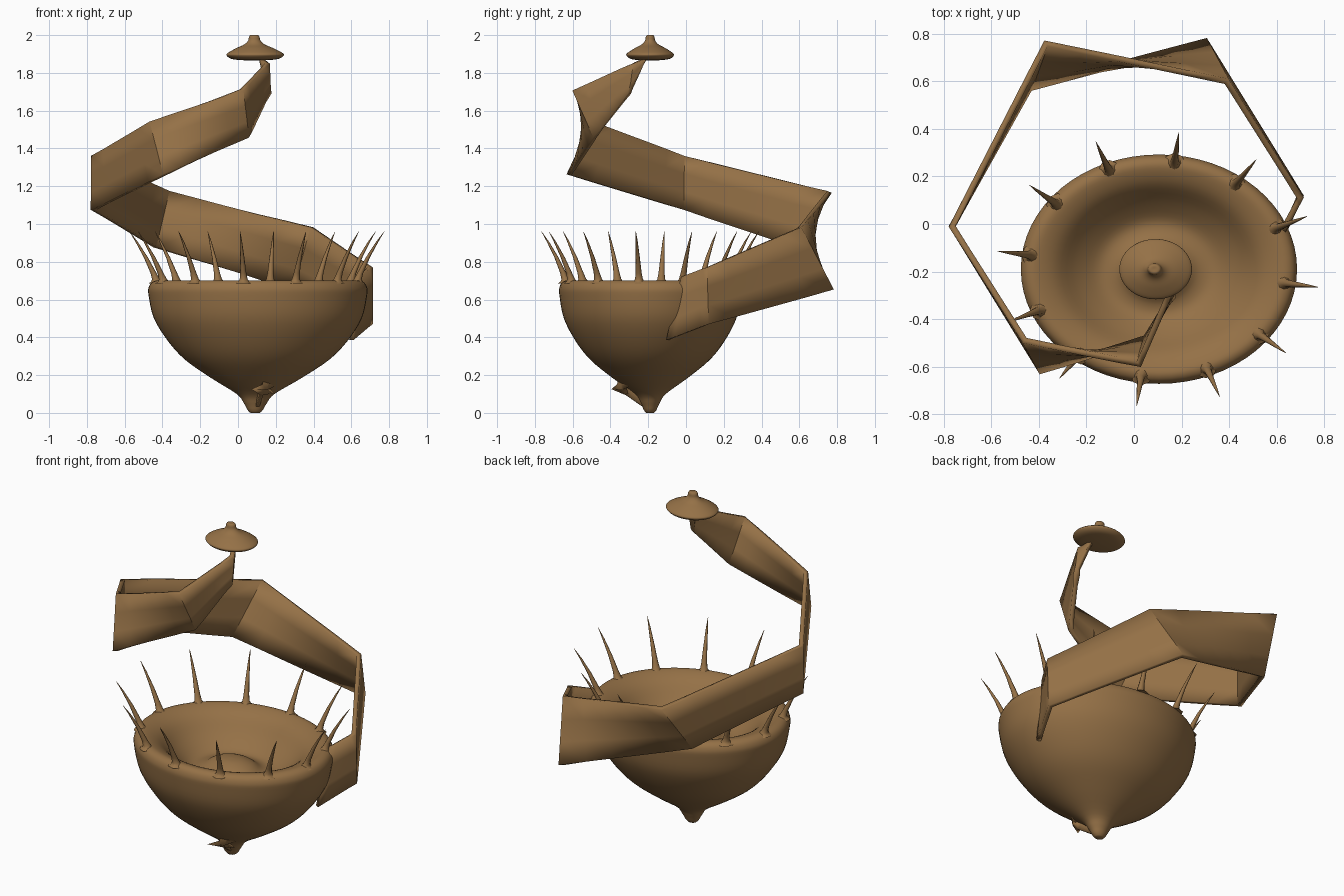
import bpy, bmesh, math
from mathutils import Vector

if "Cube" in bpy.data.objects:
    bpy.data.objects.remove(bpy.data.objects["Cube"])

CX, CY, SQUASH = 0.105, -0.19, 0.83   # shared axis, y/x ratio of the oval parts

brown = bpy.data.materials.new("warm brown")
brown.diffuse_color = (0.30, 0.165, 0.062, 1)
brown.use_nodes = True
brown.node_tree.nodes["Principled BSDF"].inputs["Base Color"].default_value = brown.diffuse_color


def finish(bm, name, angle):
    bmesh.ops.recalc_face_normals(bm, faces=bm.faces)
    mesh = bpy.data.meshes.new(name)
    bm.to_mesh(mesh)
    bm.free()
    mesh.materials.append(brown)
    ob = bpy.data.objects.new(name, mesh)
    bpy.context.collection.objects.link(ob)
    bpy.ops.object.select_all(action='DESELECT')
    ob.select_set(True)
    bpy.context.view_layer.objects.active = ob
    bpy.ops.object.shade_smooth_by_angle(angle=math.radians(angle))
    return ob


def smooth_profile(pts, steps=4):
    """Catmull-Rom through the profile points."""
    p = [Vector(q) for q in pts]
    p = [p[0]] + p + [p[-1]]
    out = []
    for a, b, c, d in zip(p, p[1:], p[2:], p[3:]):
        for i in range(steps):
            t = i / steps
            out.append(0.5 * (2*b + (c-a)*t + (2*a-5*b+4*c-d)*t*t + (3*b-a-3*c+d)*t**3))
    return out + [p[-1]]


def skin(bm, rings):
    for r, s in zip(rings, rings[1:]):
        n = len(r)
        for i in range(n):
            bm.faces.new((r[i], r[(i+1) % n], s[(i+1) % n], s[i]))
    bm.faces.new(rings[0])
    bm.faces.new(rings[-1])


def oval_lathe(name, pts, low_x, n=64):
    """Revolve (radius, z); the axis drifts from low_x to CX as the radius grows."""
    bm = bmesh.new()
    rings = []
    for r, z in smooth_profile(pts):
        r = max(r, 0.002)
        cx = low_x + (CX - low_x) * min(1, r / 0.5)
        rings.append([bm.verts.new((cx + r * math.cos(2*math.pi*i/n),
                                    CY + SQUASH * r * math.sin(2*math.pi*i/n), z))
                      for i in range(n)])
    skin(bm, rings)
    return finish(bm, name, 50)


# bowl: outside from the tip upward, over the rim, down to the domed floor
oval_lathe("bowl", [(.025, 0), (.04, .015), (.06, .05), (.10, .10), (.24, .185),
                    (.38, .28), (.475, .38), (.55, .50), (.578, .62), (.578, .665),
                    (.555, .695), (.51, .70), (.43, .665), (.34, .58), (.25, .52),
                    (.18, .52), (.12, .555), (.06, .575), (.002, .58)], 0.09)

# floating finial
oval_lathe("finial", [(.002, 1.865), (.06, 1.867), (.12, 1.873), (.148, 1.888),
                      (.148, 1.903), (.10, 1.93), (.055, 1.95), (.033, 1.97),
                      (.028, 1.99), (.02, 2.0), (.002, 2.0)], 0.085)

# twelve rim spikes with flared feet
SPIKE = [(0, .048), (.03, .032), (.08, .021), (.2, .016), (.5, .011), (.8, .006), (1, .001)]
bm = bmesh.new()
for k in range(12):
    a = math.radians(-7.5 + 30 * k)
    c, s = math.cos(a), math.sin(a)
    foot = Vector((.1 + .53*c, CY + .445*s, .685))
    tip = Vector((.1 + .68*c, CY + .58*s, .96))
    rings = []
    for t, r in SPIKE:
        ctr = foot.lerp(tip, t)
        ctr -= Vector((c, s, 0)) * .05 * t * (1 - t)
        rings.append([bm.verts.new(ctr + Vector((r*math.cos(math.pi*i/4),
                                                 r*math.sin(math.pi*i/4), 0)))
                      for i in range(8)])
    skin(bm, rings)
finish(bm, "rim_spikes", 60)


def ribbon(name, stations, thick, steps=5, rows=3):
    """Twisting band between pairs of (upper edge, lower edge) points."""
    bm = bmesh.new()
    cols = []
    pairs = [(Vector(a), Vector(b)) for a, b in stations]
    for (a, b), (c, d) in zip(pairs, pairs[1:]):
        cols += [(a.lerp(c, i/steps), b.lerp(d, i/steps)) for i in range(steps)]
    cols.append(pairs[-1])
    grid = [[bm.verts.new(u.lerp(v, j/rows)) for j in range(rows+1)] for u, v in cols]
    for p, q in zip(grid, grid[1:]):
        for j in range(rows):
            bm.faces.new((p[j], q[j], q[j+1], p[j+1]))
    ob = finish(bm, name, 20)
    mod = ob.modifiers.new("thickness", 'SOLIDIFY')
    mod.thickness = thick
    mod.offset = 0
    mod.use_even_offset = True
    return ob


# faceted spiral band climbing from the bowl wall to the finial
ribbon("spiral_ribbon", [
    ((.63, -.02, .72), (.60, -.10, .385)),
    ((.70, .11, .77), (.70, .12, .47)),
    ((.39, .60, .98), (.30, .77, .65)),
    ((-.37, .76, 1.17), (-.44, .57, .88)),
    ((-.765, -.01, 1.36), (-.765, -.01, 1.075)),
    ((-.46, -.49, 1.54), (-.39, -.62, 1.26)),
    ((.02, -.59, 1.71), (.05, -.48, 1.46)),
    ((.155, -.28, 1.85), (.16, -.30, 1.69)),
    ((.12, -.21, 1.88), (.13, -.23, 1.84))], .025)

# lower end of the band, just breaking through under the bowl
ribbon("ribbon_tail", [
    ((.10, -.21, .16), (.10, -.21, .02)),
    ((.15, -.34, .22), (.13, -.35, .115)),
    ((.28, -.30, .28), (.20, -.28, .15))], .02)
